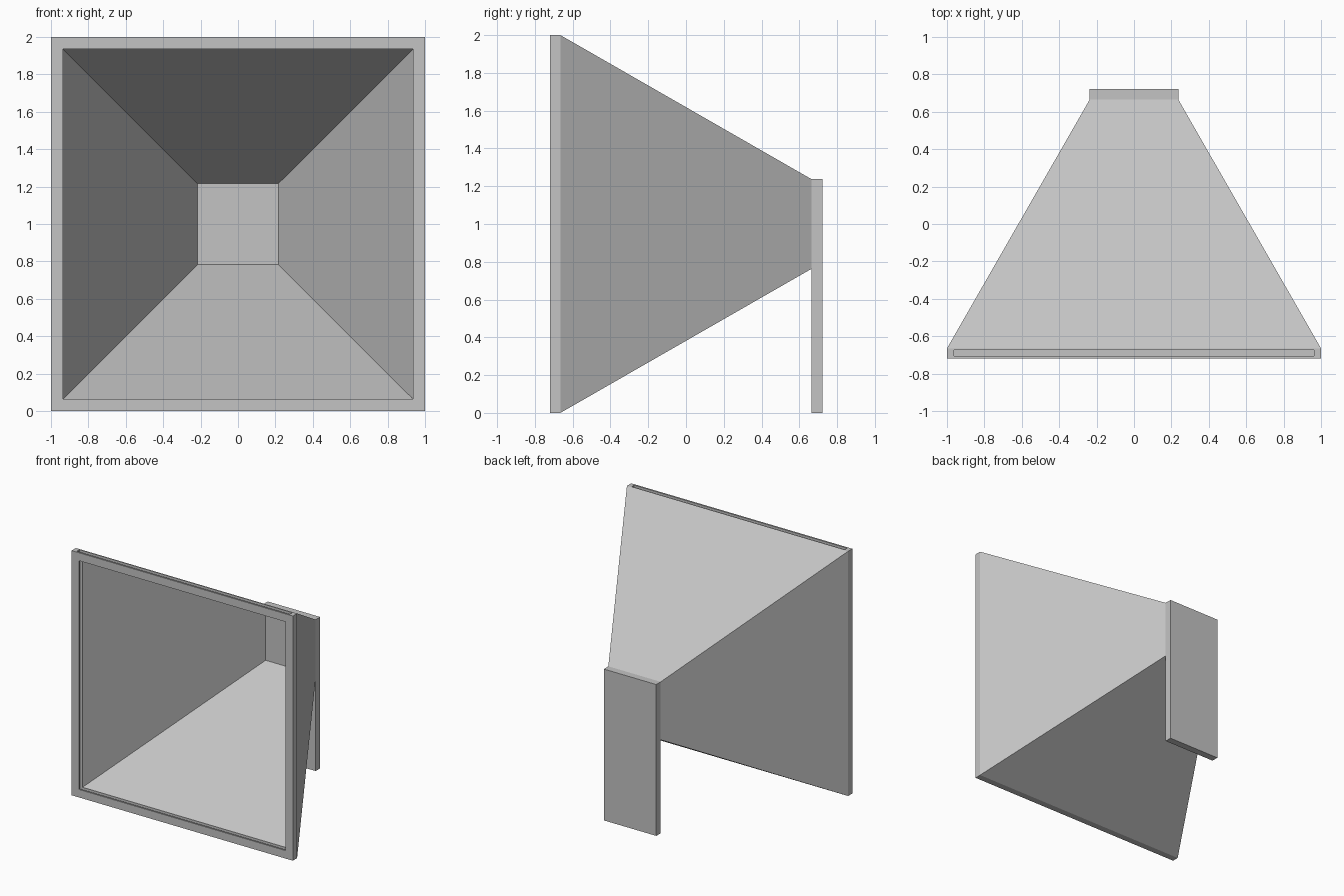
import bpy
import bmesh
import math

cube = bpy.data.objects.get("Cube")
if cube:
    bpy.data.objects.remove(cube, do_unlink=True)

CENTRE_Z = 1.0
FRONT, BEND = -0.72, -0.665
WALL, BACK = 0.665, 0.723

grey = bpy.data.materials.new("light_grey")
grey.use_nodes = True
colour = (0.55, 0.55, 0.55, 1)
grey.diffuse_color = colour
grey.node_tree.nodes["Principled BSDF"].inputs["Base Color"].default_value = colour


def make_object(name, bm):
    bmesh.ops.recalc_face_normals(bm, faces=bm.faces)
    mesh = bpy.data.meshes.new(name)
    bm.to_mesh(mesh)
    bm.free()
    mesh.materials.append(grey)
    obj = bpy.data.objects.new(name, mesh)
    bpy.context.collection.objects.link(obj)
    return obj


def square_ring(bm, half, y):
    corners = ((-1, -1), (1, -1), (1, 1), (-1, 1))
    return [bm.verts.new((sx * half, y, CENTRE_Z + sz * half)) for sx, sz in corners]


def cut(target, cutter):
    mod = target.modifiers.new(cutter.name, 'BOOLEAN')
    mod.operation = 'DIFFERENCE'
    mod.solver = 'EXACT'
    mod.object = cutter
    bpy.context.view_layer.objects.active = target
    bpy.ops.object.modifier_apply(modifier=mod.name)
    bpy.data.objects.remove(cutter, do_unlink=True)


# Hollow square funnel: profile runs from the back, round the rim, to the inner back wall
profile = [(0.237, BACK), (0.237, WALL), (1.0, BEND), (1.0, FRONT),
           (0.935, FRONT), (0.935, BEND), (0.216, WALL)]
bm = bmesh.new()
rings = [square_ring(bm, half, y) for half, y in profile]
sides = []
for a, b in zip(rings, rings[1:]):
    for i in range(4):
        j = (i + 1) % 4
        sides.append(bm.faces.new((a[i], a[j], b[j], b[i])))
bm.faces.new(rings[0])
bm.faces.new(rings[-1])
bmesh.ops.recalc_face_normals(bm, faces=bm.faces)

# Rear leg: underside of the back collar pulled down to the ground
leg = bmesh.ops.extrude_discrete_faces(bm, faces=[sides[0]])["faces"][0]
for v in leg.verts:
    v.co.z = 0
hood = make_object("funnel_hood", bm)

# Slot for a sliding panel, open at the top of the front frame
bm = bmesh.new()
bmesh.ops.create_cube(bm, size=1)
for v in bm.verts:
    v.co.x *= 2 * 0.963
    v.co.y = -0.69 + v.co.y * 0.032
    v.co.z = 0.037 if v.co.z < 0 else 2.1
cut(hood, make_object("panel_slot", bm))

# Round hole through the back wall
bm = bmesh.new()
bmesh.ops.create_cone(bm, cap_ends=True, segments=64, radius1=0.136, radius2=0.136, depth=0.3)
for v in bm.verts:
    v.co = (v.co.x, WALL + 0.03 + v.co.z, CENTRE_Z + v.co.y)
cut(hood, make_object("back_hole", bm))

# Smooth only the bore of the hole
bpy.ops.object.select_all(action='DESELECT')
hood.select_set(True)
bpy.context.view_layer.objects.active = hood
bpy.ops.object.shade_smooth_by_angle(angle=math.radians(20))
